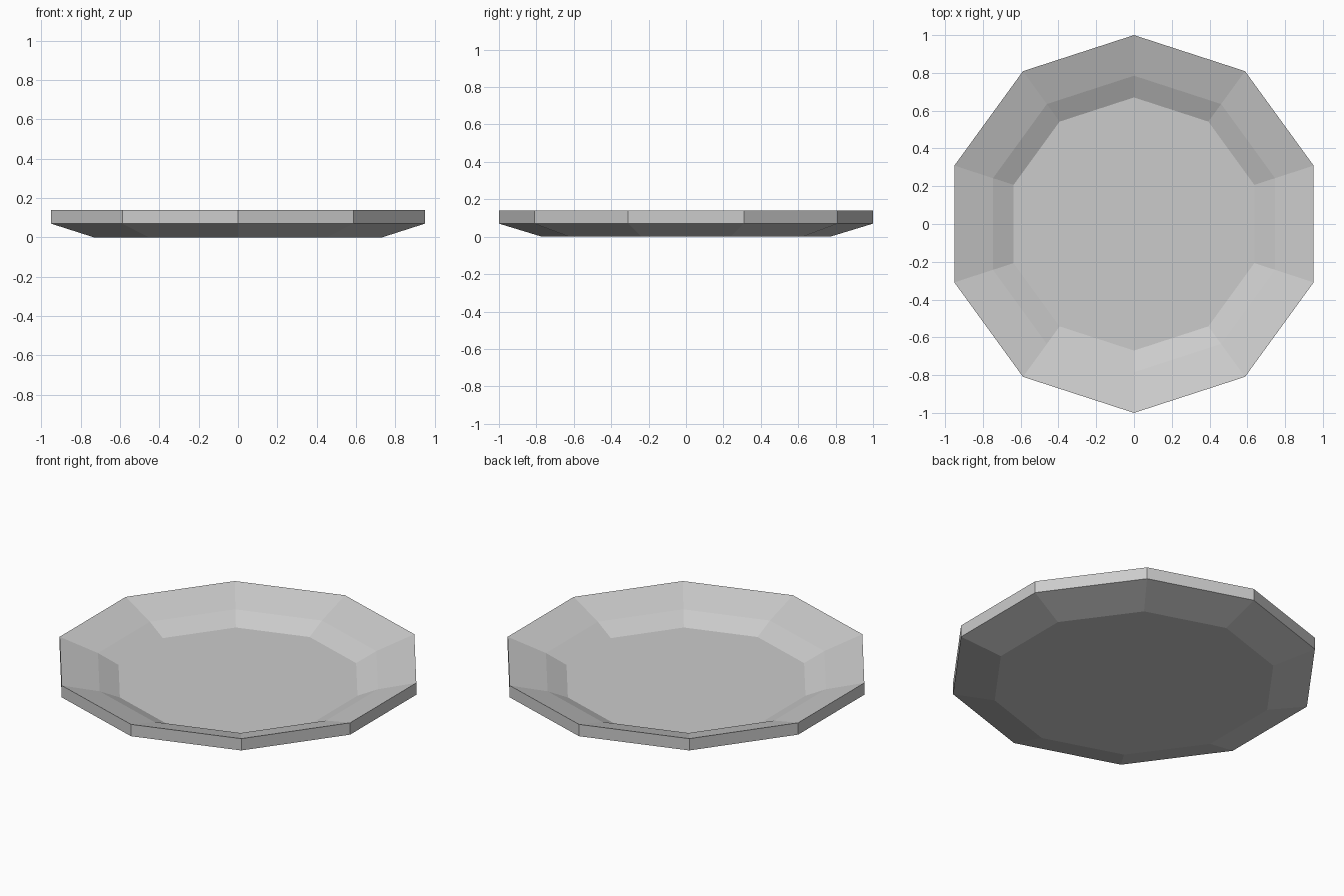
import bpy
import bmesh
from math import cos, sin, pi

cube = bpy.data.objects.get("Cube")
if cube:
    bpy.data.objects.remove(cube, do_unlink=True)

SIDES = 10

# Plate material
grey = bpy.data.materials.new("plate_grey")
grey.use_nodes = True
colour = (0.6, 0.6, 0.6, 1)
grey.diffuse_color = colour
grey.node_tree.nodes["Principled BSDF"].inputs["Base Color"].default_value = colour

# Plate section from the base, around the rim, to the inner floor: radius, height
profile = [(0.77, 0), (1, 0.07), (1, 0.14), (0.785, 0.073), (0.67, 0.019)]

bm = bmesh.new()


def ring(radius, height):
    angles = [pi / 2 + 2 * pi * i / SIDES for i in range(SIDES)]
    return [bm.verts.new((radius * cos(a), radius * sin(a), height)) for a in angles]


rings = [ring(r, z) for r, z in profile]

# Underside, rim and sloping inner walls
for low, high in zip(rings, rings[1:]):
    for i in range(SIDES):
        j = (i + 1) % SIDES
        bm.faces.new((low[i], low[j], high[j], high[i]))

# Flat base and inner floor
bm.faces.new(rings[0][::-1])
bm.faces.new(rings[-1])
bmesh.ops.recalc_face_normals(bm, faces=bm.faces[:])

mesh = bpy.data.meshes.new("plate")
bm.to_mesh(mesh)
bm.free()
mesh.materials.append(grey)
plate = bpy.data.objects.new("plate", mesh)
bpy.context.collection.objects.link(plate)
